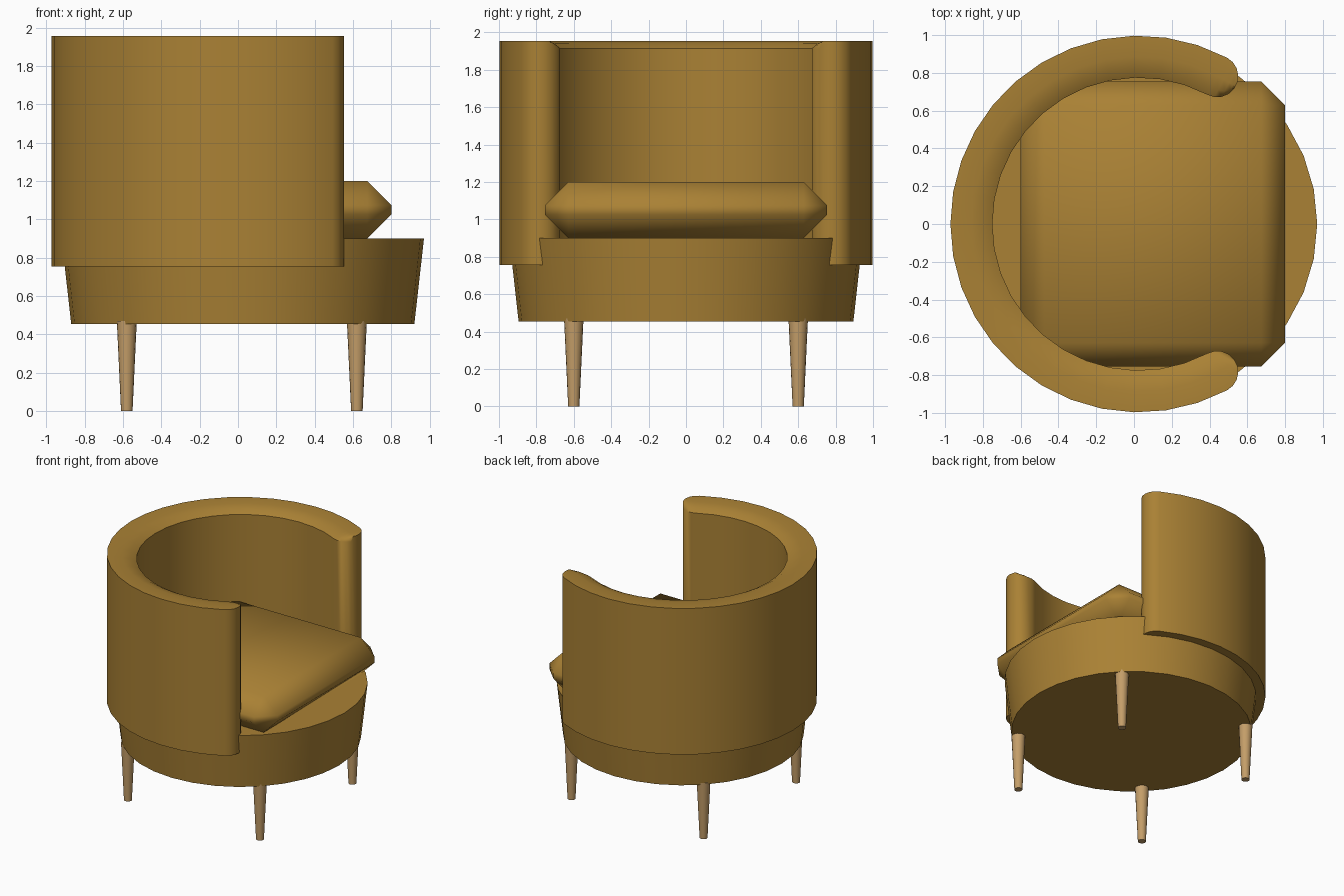
import bpy, bmesh
from math import sin, cos, radians
from mathutils import Vector

if "Cube" in bpy.data.objects:
    bpy.data.objects.remove(bpy.data.objects["Cube"])

CX = 0.025  # centre of the round plan


def material(name, color):
    m = bpy.data.materials.new(name)
    m.diffuse_color = (*color, 1)
    m.use_nodes = True
    m.node_tree.nodes["Principled BSDF"].inputs["Base Color"].default_value = m.diffuse_color
    return m


fabric = material("mustard_fabric", (0.40, 0.22, 0.035))
wood = material("light_wood", (0.55, 0.34, 0.14))


def finish(ob, name, mat, angle):
    ob.name = name
    ob.data.materials.append(mat)
    bpy.ops.object.select_all(action='DESELECT')
    ob.select_set(True)
    bpy.context.view_layer.objects.active = ob
    bpy.ops.object.shade_smooth_by_angle(angle=radians(angle))


def tapered(name, sides, r_bottom, r_top, z0, z1, x, y, mat):
    bpy.ops.mesh.primitive_cone_add(vertices=sides, radius1=r_bottom, radius2=r_top,
                                    depth=z1 - z0, location=(x, y, (z0 + z1) / 2),
                                    rotation=(0, 0, radians(90)))
    finish(bpy.context.object, name, mat, 40)


# Round seat base
tapered("seat_base", 32, 0.895, 0.945, 0.455, 0.90, CX, 0, fabric)

# Four tapered legs
for xn, x in (("back", -0.58), ("front", 0.62)):
    for yn, y in (("left", -0.6), ("right", 0.6)):
        tapered(f"{xn}_{yn}_leg", 16, 0.03, 0.052, 0, 0.47, x, y, wood)

# Chamfered seat cushion
bpy.ops.mesh.primitive_cube_add(size=1, location=(0.10, 0, 1.05))
cushion = bpy.context.object
cushion.data.transform(((1.40, 0, 0, 0), (0, 1.51, 0, 0), (0, 0, 0.30, 0), (0, 0, 0, 1)))
bm = bmesh.new()
bm.from_mesh(cushion.data)
bmesh.ops.bevel(bm, geom=bm.edges[:], offset=0.126, offset_type='OFFSET',
                segments=1, profile=0.5, affect='EDGES')
bm.to_mesh(cushion.data)
bm.free()
finish(cushion, "seat_cushion", fabric, 60)

# Wraparound back: radial section swept along an arc, with rounded ends
R, HALF, END = 0.886, 0.111, 62
section = [(-1, 0.755), (-1, 1.915), (-0.6, 1.94), (0, 1.955), (1, 1.955), (1, 0.755)]
caps = (80, 60, 40, 20)
stations = [(END, -HALF * sin(radians(c)), HALF * cos(radians(c))) for c in caps]
stations += [(END + (360 - 2 * END) * i / 24, 0, HALF) for i in range(25)]
stations += [(360 - END, HALF * sin(radians(c)), HALF * cos(radians(c))) for c in reversed(caps)]

bm = bmesh.new()
rings = []
for deg, shift, width in stations:
    a = radians(deg)
    out, along = Vector((cos(a), sin(a), 0)), Vector((-sin(a), cos(a), 0))
    rings.append([bm.verts.new(Vector((CX, 0, z)) + out * (R + u * width) + along * shift)
                  for u, z in section])
n = len(section)
for p, q in zip(rings, rings[1:]):
    for k in range(n):
        bm.faces.new((p[k], p[(k + 1) % n], q[(k + 1) % n], q[k]))
bm.faces.new(rings[0])
bm.faces.new(rings[-1])
bmesh.ops.recalc_face_normals(bm, faces=bm.faces[:])
mesh = bpy.data.meshes.new("wraparound_back")
bm.to_mesh(mesh)
bm.free()
back = bpy.data.objects.new("wraparound_back", mesh)
bpy.context.collection.objects.link(back)
finish(back, "wraparound_back", fabric, 50)
